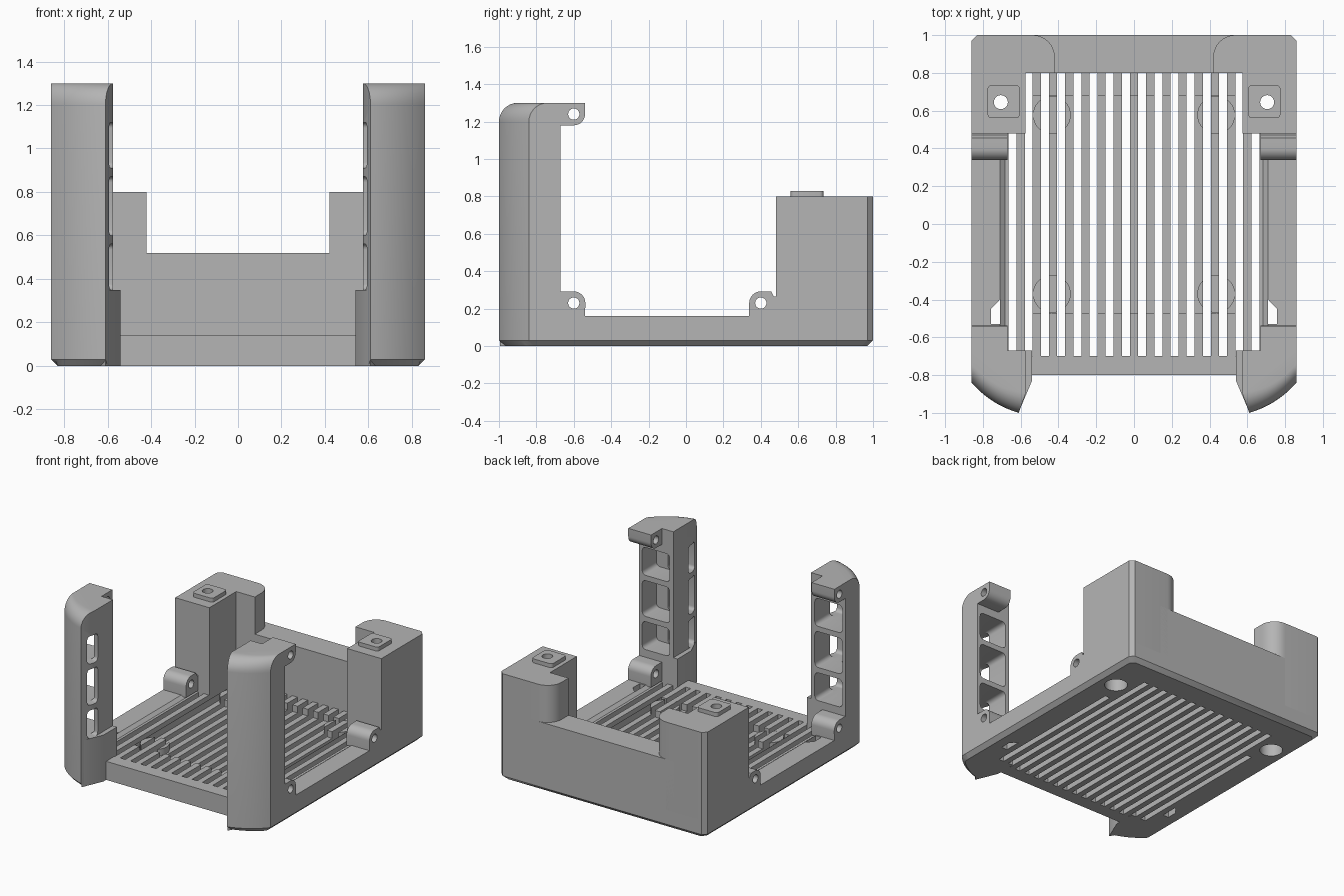
import bpy, bmesh
from math import pi, sin, cos, radians

old = bpy.data.objects.get("Cube")
if old:
    bpy.data.objects.remove(old)

grey = bpy.data.materials.new("plain_grey")
grey.use_nodes = True
COLOUR = (0.46, 0.46, 0.46, 1)
grey.diffuse_color = COLOUR
grey.node_tree.nodes["Principled BSDF"].inputs["Base Color"].default_value = COLOUR


def finish(name, bm):
    bmesh.ops.recalc_face_normals(bm, faces=bm.faces)
    me = bpy.data.meshes.new(name)
    bm.to_mesh(me)
    bm.free()
    me.materials.append(grey)
    ob = bpy.data.objects.new(name, me)
    bpy.context.scene.collection.objects.link(ob)
    return ob


def add_loft(bm, rings):
    loops = [[bm.verts.new(p) for p in ring] for ring in rings]
    n = len(loops[0])
    for a, b in zip(loops, loops[1:]):
        for i in range(n):
            j = (i + 1) % n
            bm.faces.new((a[i], a[j], b[j], b[i]))
    bm.faces.new(loops[0])
    bm.faces.new(loops[-1])


def place(pts, h, axis):
    if axis == "x":
        return [(h, p, q) for p, q in pts]
    if axis == "y":
        return [(p, h, q) for p, q in pts]
    return [(p, q, h) for p, q in pts]


def prisms(name, outlines, lo, hi, axis="z"):
    bm = bmesh.new()
    for pts in outlines:
        add_loft(bm, [place(pts, lo, axis), place(pts, hi, axis)])
    return finish(name, bm)


def rect(x0, x1, y0, y1):
    return [(x0, y0), (x1, y0), (x1, y1), (x0, y1)]


def arc(cx, cy, r, a0, a1, n):
    return [(cx + r * cos(radians(a0 + (a1 - a0) * i / n)),
             cy + r * sin(radians(a0 + (a1 - a0) * i / n))) for i in range(n + 1)]


def circle(cx, cy, r, n=32):
    return arc(cx, cy, r, 0, 360, n)[:-1]


def rounded(x0, x1, y0, y1, r):
    return (arc(x1 - r, y1 - r, r, 0, 90, 4) + arc(x0 + r, y1 - r, r, 90, 180, 4)
            + arc(x0 + r, y0 + r, r, 180, 270, 4) + arc(x1 - r, y0 + r, r, 270, 360, 4))


def cut(ob, *cutters):
    for c in cutters:
        m = ob.modifiers.new("cut", "BOOLEAN")
        m.operation, m.solver, m.object = "DIFFERENCE", "EXACT", c
    bpy.context.view_layer.update()
    dg = bpy.context.evaluated_depsgraph_get()
    me = bpy.data.meshes.new_from_object(ob.evaluated_get(dg))
    ob.modifiers.clear()
    ob.data = me


def mirrored_pair(outlines):
    return outlines + [[(-x, y) for x, y in o] for o in outlines]


# Cutters: grille slots, board recess, screw holes, cable openings
slot_outlines = []
for k in range(8):
    x = 0.0429 + 0.0857 * k
    y0, y1 = (-0.67, 0.48) if k == 7 else (-0.7, 0.8)
    slot_outlines.append(rect(x - 0.021, x + 0.021, y0, y1))
slots = prisms("slot_cutter", mirrored_pair(slot_outlines), -0.1, 0.3)
recess = prisms("recess_cutter", [rect(-0.535, 0.535, -0.47, 0.68)], 0.09, 0.3)
screws = prisms("screw_cutter", mirrored_pair([circle(0.705, 0.645, 0.037)]), -0.1, 1)
sinks = prisms("sink_cutter", mirrored_pair([circle(0.705, 0.645, 0.08)]), -0.1, 0.1)
cable = prisms("cable_cutter", mirrored_pair(
    [[(0.71, -0.4), (0.757, -0.45), (0.757, -0.53), (0.71, -0.53)]]), -0.1, 0.3)
hinge = prisms("hinge_cutter", [circle(-0.6, 1.24, 0.03), circle(-0.6, 0.23, 0.03),
                                circle(0.4, 0.23, 0.03)], 0.5, 1, "x")

# Pockets open at the rear of each front post, with side openings near its nose
spans = [(0.35, 0.56), (0.6, 0.87), (0.91, 1.12)]
pockets = prisms("pocket_cutter", [rounded(0.605, 0.835, a, b, 0.03) for a, b in spans],
                 -0.84, -0.5, "y")
noses = prisms("nose_cutter", [rounded(0.605, 0.74, a, b, 0.03) for a, b in spans],
               -0.92, -0.8, "y")
windows = prisms("window_cutter", [rounded(-0.95, -0.85, a, b, 0.025) for a, b in spans],
                 0.5, 0.66, "x")
cutters = [slots, recess, screws, sinks, cable, hinge, pockets, noses, windows]

# Base plate with a chamfered underside
bm = bmesh.new()


def plate_ring(inset, z):
    w, d = 0.86 - inset, 1 - inset
    half = [(w, -0.8), (w, d - 0.03), (w - 0.03, d)]
    return place(half + [(-x, y) for x, y in reversed(half)], z, "z")


add_loft(bm, [plate_ring(0.03, 0), plate_ring(0, 0.03), plate_ring(0, 0.14)])
base = finish("base_plate", bm)
cut(base, recess, slots, screws, sinks, cable)

# Round board supports sliced by the slots
supports = prisms("board_supports", mirrored_pair(
    [circle(0.435, 0.577, 0.1), circle(0.435, -0.37, 0.1)]), 0.06, 0.14)
cut(supports, slots)

# Rear wall
prisms("rear_wall", [rect(-0.6, 0.6, 0.8, 1)], 0.14, 0.52)

pairs = []

# Side rails with a sloped inner edge
rail = prisms("side_rail", [[(0.86, 0.13), (0.86, 0.16), (0.71, 0.16), (0.67, 0.13)]],
              -0.67, 0.48, "y")
cut(rail, cable)
pairs.append(rail)

# Rear corner posts and their raised pads
corner = [(0.575, 0.48), (0.86, 0.48), (0.86, 0.97), (0.83, 1)]
corner += arc(0.535, 0.885, 0.115, 90, 180, 8) + [(0.42, 0.8), (0.575, 0.8)]
post = prisms("rear_post", [corner], 0.14, 0.8)
pad = prisms("post_pad", [rounded(0.605, 0.775, 0.56, 0.735, 0.02)], 0.79, 0.83)
for ob in (post, pad):
    cut(ob, screws)
    pairs.append(ob)


# Front posts: curved outer face, rounded top, chamfered foot
def post_ring(shift, z, inset=0):
    pts = [(0.86 - inset, -0.67)]
    for i in range(13):
        t = i / 12
        x = (1 - t) ** 2 * 0.86 + 2 * t * (1 - t) * 0.76 + t * t * 0.61
        y = -(1 - t) ** 2 * 0.84 - 2 * t * (1 - t) * 0.955 - t * t
        pts.append((min(x, 0.86 - inset) - 0.35 * shift * t ** 6, y + shift))
    return place(pts + [(0.575, -0.895), (0.575, -0.67)], z, "z")


rings = [post_ring(0.03, 0, 0.03), post_ring(0, 0.03)]
for i in range(9):
    a = pi / 2 * i / 8
    rings.append(post_ring(0.1 * (1 - cos(a)), 1.2 + 0.1 * sin(a)))
bm = bmesh.new()
add_loft(bm, rings)
front_post = finish("front_post", bm)
cut(front_post, pockets, noses, windows)
pairs.append(front_post)

# Thicker inner foot of the front post
pairs.append(prisms("front_post_foot", [[(0.61, -0.995), (0.54, -0.83), (0.54, -0.67),
                                         (0.67, -0.67), (0.67, -0.9)]], 0, 0.35))

# Hinge lugs: top hook, front lug and rear lug, all bored along x
hook = [(-0.68, 1.305), (-0.54, 1.305)] + arc(-0.6, 1.24, 0.06, 0, -90, 8) + [(-0.68, 1.18)]
hook = [(y, min(z, 1.3)) for y, z in hook]
front_lug = [(-0.68, 0.15), (-0.54, 0.15)] + arc(-0.6, 0.23, 0.062, 0, 90, 8) + [(-0.68, 0.292)]
rear_lug = [(0.49, 0.15), (0.49, 0.265), (0.47, 0.265), (0.455, 0.292)]
rear_lug += arc(0.4, 0.23, 0.062, 90, 180, 8) + [(0.338, 0.15)]
for name, outline in (("top_hook", hook), ("front_lug", front_lug), ("rear_lug", rear_lug)):
    lug = prisms(name, [outline], 0.67, 0.86, "x")
    cut(lug, hinge)
    pairs.append(lug)

# Mirror the left parts to the right
for ob in pairs:
    bm = bmesh.new()
    bm.from_mesh(ob.data)
    for v in bm.verts:
        v.co.x = -v.co.x
    finish("right_" + ob.name, bm)
    ob.name = "left_" + ob.name

# Tidy up and smooth the curved faces
for c in cutters:
    bpy.data.objects.remove(c)
for ob in bpy.context.scene.collection.objects:
    if ob.type == "MESH" and grey.name in ob.data.materials:
        for p in ob.data.polygons:
            p.use_smooth = True
        ob.data.set_sharp_from_angle(angle=radians(30))
